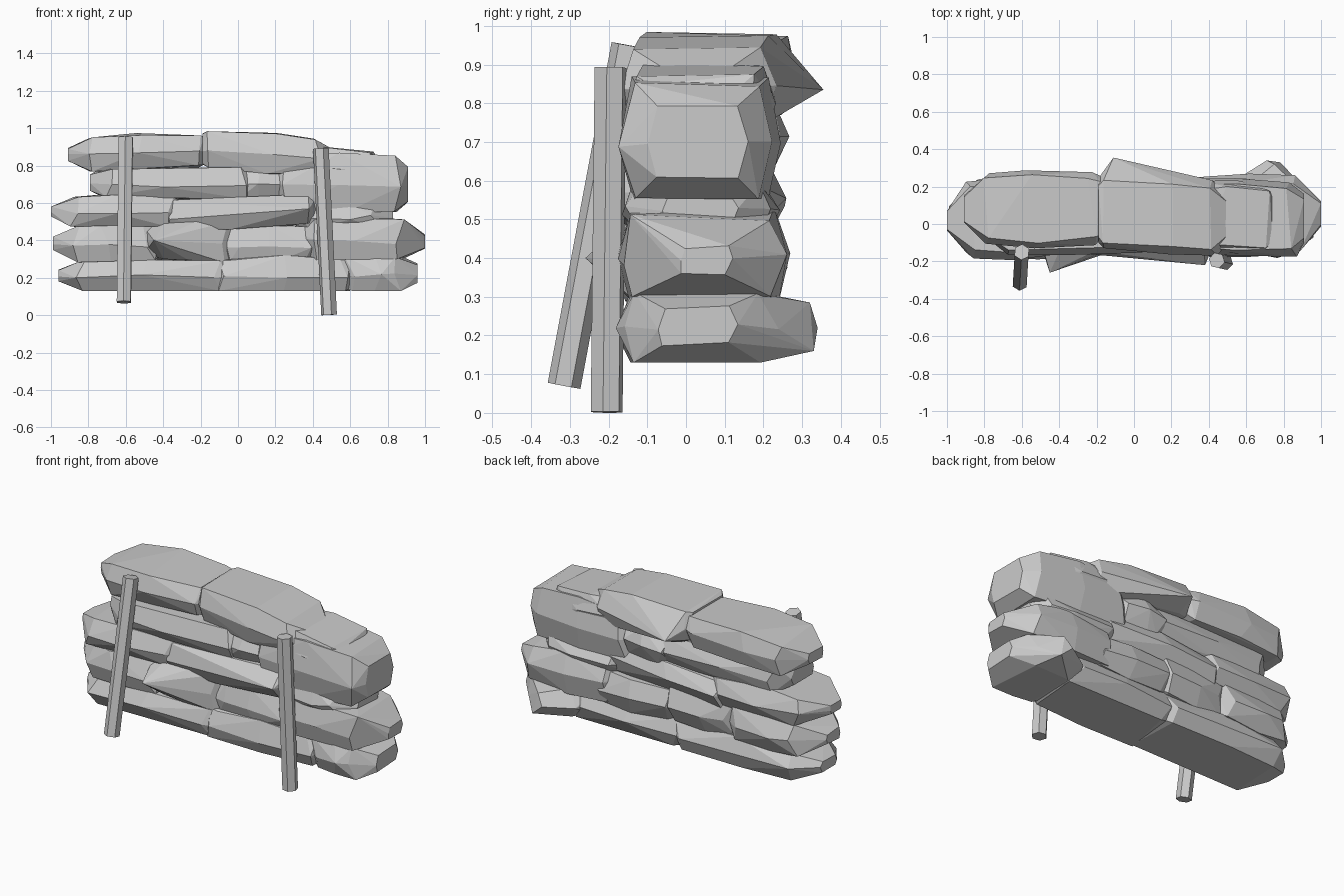
import bpy, bmesh, random, math
from mathutils import Vector

if "Cube" in bpy.data.objects:
    bpy.data.objects.remove(bpy.data.objects["Cube"])

random.seed(4)
FLOOR = 0.13  # flat underside of the stack


def mesh_object(name, bm):
    me = bpy.data.meshes.new(name)
    bm.to_mesh(me)
    bm.free()
    ob = bpy.data.objects.new(name, me)
    bpy.context.collection.objects.link(ob)
    return ob


def bag(name, x, z, yc, hw, taper, dz=0, extra=()):
    """Faceted sack: hull of six-sided sections, narrowing towards both ends."""
    bm = bmesh.new()
    zc, hh = sum(z) / 2, (z[1] - z[0]) / 2
    length = x[1] - x[0]
    a, b = 0.18 * (1 - taper[0]), 0.18 * (1 - taper[1])
    stations = [(0, taper[0]), (a / length, 0.94), (0.5, 1.0),
                (1 - b / length, 0.94), (1, taper[1])]
    section = [(-1, -0.1), (-0.84, 1), (0.8, 1), (1, 0.0), (0.8, -1), (-0.84, -1)]
    for t, s in stations:
        y0 = yc[0] + (yc[1] - yc[0]) * t
        tip = t in (0, 1)
        for u, v in section:
            j = 0.006 if tip else 0.011
            px = x[0] + length * t + (0 if tip else random.uniform(-0.035, 0.035))
            py = y0 + u * hw * s + random.uniform(-j, j)
            pz = zc + dz * (t - 0.5) + v * hh * s + random.uniform(-j, j)
            if z[0] <= FLOOR:
                pz = FLOOR if v == -1 and not tip else max(pz, FLOOR)
            bm.verts.new((px, py, pz))
    for p in extra:
        bm.verts.new(p)
    res = bmesh.ops.convex_hull(bm, input=bm.verts[:])
    junk = {g for k in ("geom_interior", "geom_unused") for g in res[k]
            if isinstance(g, bmesh.types.BMVert)}
    bmesh.ops.delete(bm, geom=list(junk), context='VERTS')
    bmesh.ops.dissolve_limit(bm, angle_limit=math.radians(4),
                             verts=bm.verts[:], edges=bm.edges[:])
    bmesh.ops.recalc_face_normals(bm, faces=bm.faces[:])
    return mesh_object(name, bm)


# bottom row
bag("bag_1_left", (-0.96, -0.06), (0.13, 0.30), (0.03, 0.03), 0.21, (0.35, 0.8))
bag("bag_1_middle", (-0.10, 0.60), (0.13, 0.31), (0.03, 0.03), 0.20, (0.85, 0.8))
bag("bag_1_right", (0.52, 0.96), (0.13, 0.32), (0.04, 0.03), 0.21, (0.6, 0.5),
    extra=[(0.71, 0.34, 0.22), (0.78, 0.33, 0.16), (0.75, 0.32, 0.285)])
# second row
bag("bag_2_left", (-0.99, -0.43), (0.285, 0.485), (0.03, 0.04), 0.22, (0.3, 0.75))
bag("bag_2_inner", (-0.50, 0.02), (0.285, 0.50), (0.02, 0.06), 0.21, (0.6, 0.5),
    dz=-0.01, extra=[(-0.45, -0.26, 0.40)])
bag("bag_2_middle", (-0.06, 0.42), (0.28, 0.47), (0.05, 0.05), 0.21, (0.8, 0.8))
bag("bag_2_right", (0.28, 1.0), (0.29, 0.52), (0.04, 0.05), 0.23, (0.4, 0.3), dz=-0.02)
# third row
bag("bag_3_left", (-1.0, -0.28), (0.465, 0.645), (0.02, 0.05), 0.22, (0.25, 0.6))
bag("bag_3_middle", (-0.48, 0.42), (0.46, 0.63), (0.05, 0.03), 0.21, (0.4, 0.7),
    dz=0.05, extra=[(0.38, -0.22, 0.57)])
bag("bag_3_right", (0.30, 0.83), (0.46, 0.60), (0.05, 0.04), 0.20, (0.7, 0.5))
# fourth row
bag("bag_4_left", (-0.79, 0.06), (0.62, 0.79), (0.03, 0.04), 0.21, (0.5, 0.75))
bag("bag_4_middle", (-0.03, 0.26), (0.61, 0.80), (0.06, 0.06), 0.20, (0.75, 0.75))
bag("bag_4_right", (0.18, 0.91), (0.55, 0.86), (0.05, 0.03), 0.21, (0.55, 0.6))
# top row
bag("bag_5_left", (-0.91, -0.18), (0.78, 0.965), (0.08, 0.09), 0.21, (0.35, 0.8), dz=0.02)
bag("bag_5_middle", (-0.19, 0.55), (0.76, 0.965), (0.07, 0.03), 0.21, (0.8, 0.25),
    dz=-0.05, extra=[(-0.11, 0.355, 0.835)])
bag("bag_5_right", (0.30, 0.74), (0.68, 0.895), (0.05, 0.03), 0.19, (0.6, 0.75), dz=-0.05)


# hexagonal stakes leaning on the front
def stake(name, bottom, top, r=0.043):
    bottom, top = Vector(bottom), Vector(top)
    d = top - bottom
    bm = bmesh.new()
    bmesh.ops.create_cone(bm, cap_ends=True, segments=6, radius1=r, radius2=r,
                          depth=d.length)
    ob = mesh_object(name, bm)
    ob.location = (bottom + top) / 2
    ob.rotation_euler = d.to_track_quat('Z', 'Y').to_euler()


stake("left_stake", (-0.61, -0.315, 0.07), (-0.60, -0.15, 0.95))
stake("right_stake", (0.487, -0.205, 0.002), (0.443, -0.195, 0.892))
